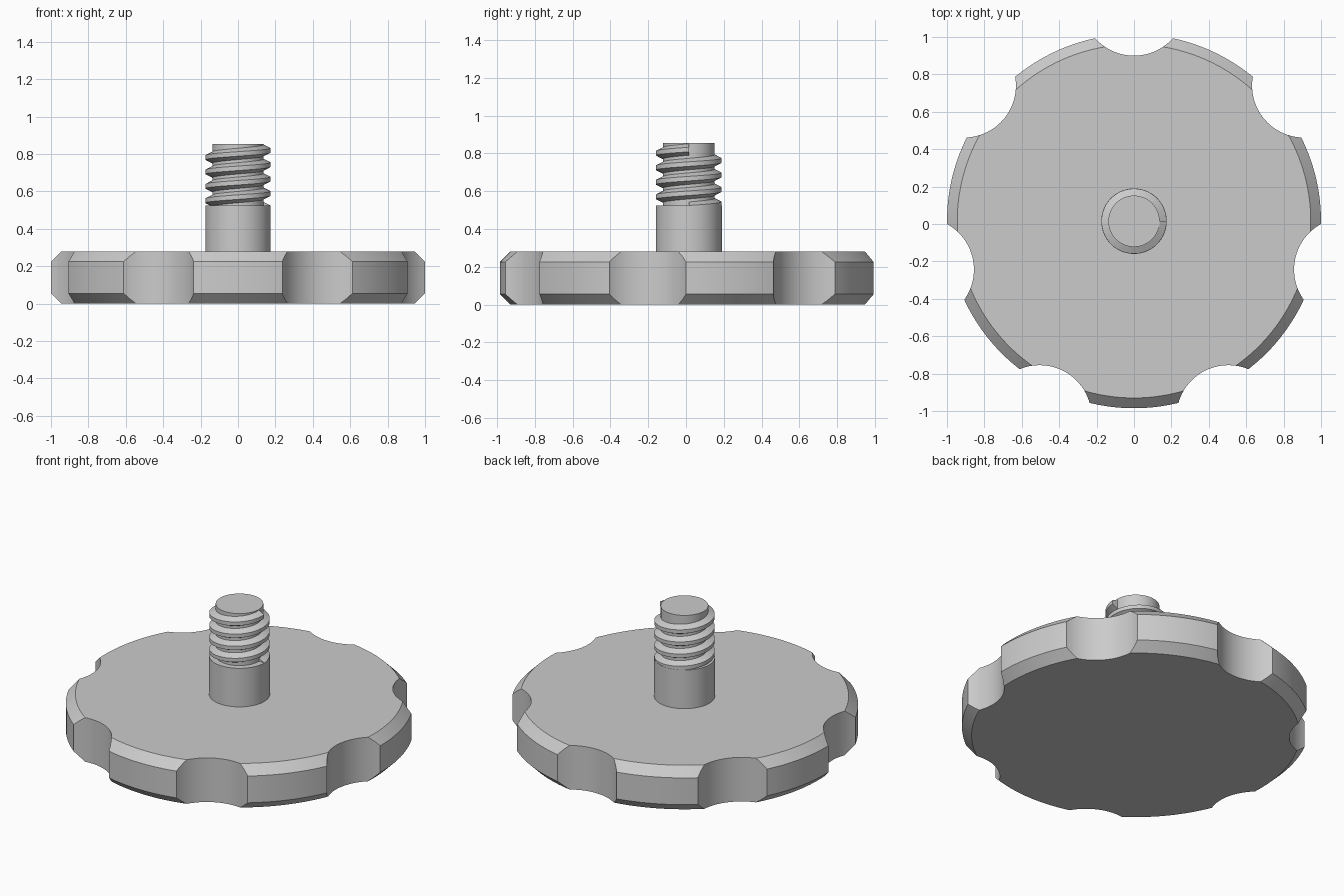
import bpy, bmesh
from math import sin, cos, pi, radians
from mathutils import Matrix, Vector

if "Cube" in bpy.data.objects:
    bpy.data.objects.remove(bpy.data.objects["Cube"])

CENTRE_Y = 0.015
grey = bpy.data.materials.new("plain grey")
grey.use_nodes = True
grey.diffuse_color = (0.6, 0.6, 0.6, 1)
grey.node_tree.nodes["Principled BSDF"].inputs["Base Color"].default_value = (0.6, 0.6, 0.6, 1)


def make_object(name, bm):
    bmesh.ops.recalc_face_normals(bm, faces=bm.faces)
    mesh = bpy.data.meshes.new(name)
    bm.to_mesh(mesh)
    bm.free()
    mesh.materials.append(grey)
    obj = bpy.data.objects.new(name, mesh)
    obj.location.y = CENTRE_Y
    bpy.context.collection.objects.link(obj)
    return obj


def activate(obj):
    bpy.ops.object.select_all(action='DESELECT')
    obj.select_set(True)
    bpy.context.view_layer.objects.active = obj


def smooth(obj):
    activate(obj)
    bpy.ops.object.shade_smooth_by_angle(angle=radians(30))


def lathe(name, profile, steps):
    """Turn a closed solid from (radius, height) points, with flat end caps."""
    bm = bmesh.new()
    rings = []
    for r, z in profile:
        rings.append([bm.verts.new((r * cos(2 * pi * i / steps), r * sin(2 * pi * i / steps), z))
                      for i in range(steps)])
    for low, high in zip(rings, rings[1:]):
        for i in range(steps):
            j = (i + 1) % steps
            bm.faces.new((low[i], low[j], high[j], high[i]))
    bm.faces.new(rings[0])
    bm.faces.new(rings[-1])
    return make_object(name, bm)


# Chamfered knob disc
knob = lathe("knob_disc", [(0.945, 0), (1, 0.055), (1, 0.225), (0.945, 0.28)], 168)

# Seven finger notches cut around the rim
NOTCHES, NOTCH_R, NOTCH_DIST = 7, 0.278, 1.163
bm = bmesh.new()
for k in range(NOTCHES):
    a = pi / 2 + 2 * pi * k / NOTCHES
    bmesh.ops.create_cone(bm, cap_ends=True, segments=96, radius1=NOTCH_R, radius2=NOTCH_R, depth=0.6,
                          matrix=Matrix.Translation((NOTCH_DIST * cos(a), NOTCH_DIST * sin(a), 0.14)))
cutter = make_object("notch_cutter", bm)
cutter.hide_render = True
cut = knob.modifiers.new("notches", 'BOOLEAN')
cut.operation = 'DIFFERENCE'
cut.solver = 'EXACT'
cut.object = cutter
activate(knob)
bpy.ops.object.modifier_apply(modifier=cut.name)
bpy.data.objects.remove(cutter)
smooth(knob)

# Plain shank with the narrower threaded core above it
smooth(lathe("shank_and_core", [(0.175, 0.27), (0.175, 0.525), (0.137, 0.525), (0.137, 0.855)], 96))

# Right-hand helical thread with a trapezoid section
PITCH, TURNS, TOP, STEPS = 0.077, 4, 0.82, 72
section = [(0.13, -0.034), (0.174, -0.012), (0.174, 0.012), (0.13, 0.034)]
bm = bmesh.new()
loops = []
for i in range(TURNS * STEPS + 1):
    a = 2 * pi * i / STEPS
    z = TOP - PITCH * TURNS + PITCH * i / STEPS
    loops.append([bm.verts.new((r * cos(a), r * sin(a), z + dz)) for r, dz in section])
for p, q in zip(loops, loops[1:]):
    for i in range(4):
        j = (i + 1) % 4
        bm.faces.new((p[i], p[j], q[j], q[i]))
bm.faces.new(loops[0])
bm.faces.new(loops[-1])
smooth(make_object("screw_thread", bm))
